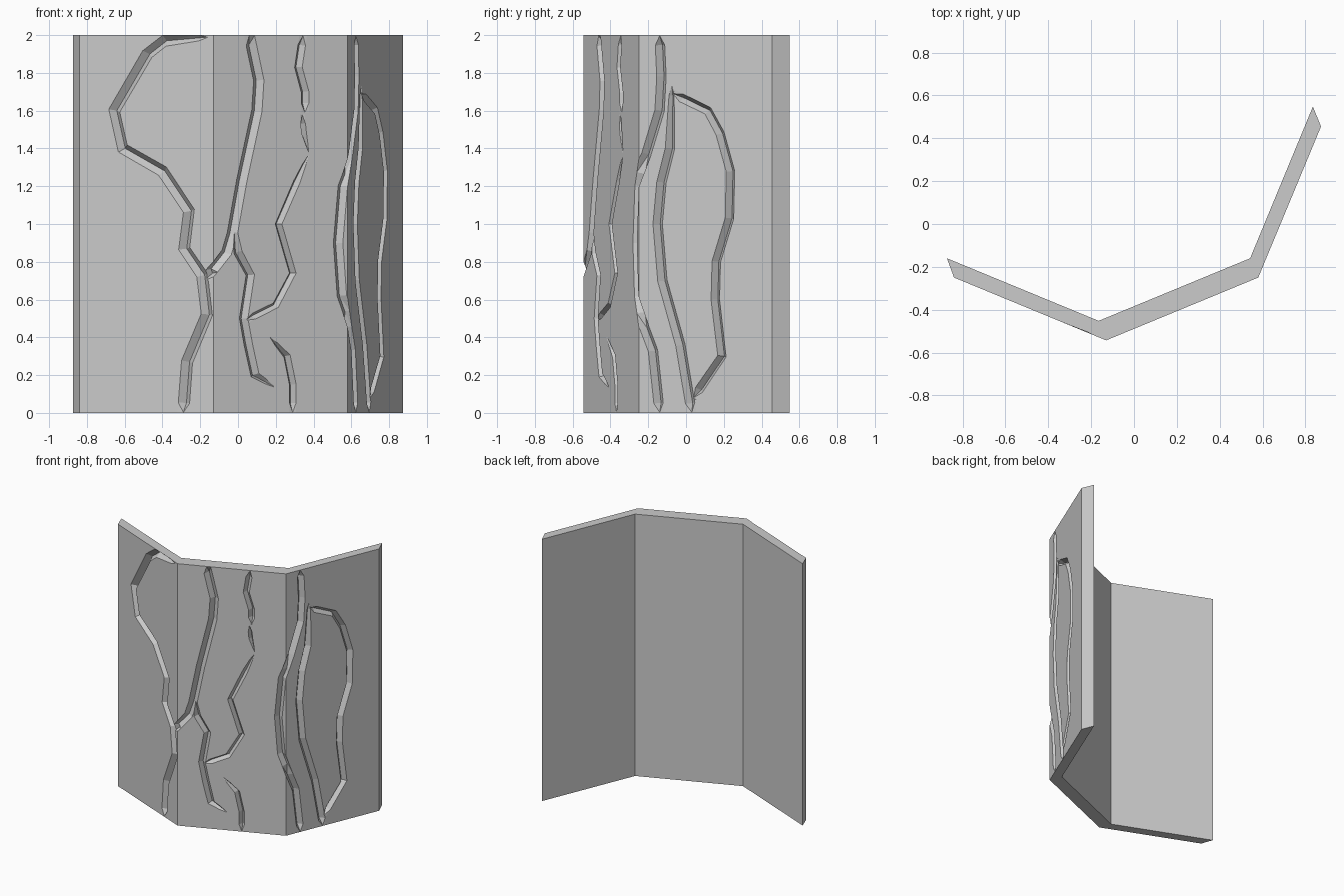
import bpy, bmesh
from mathutils import Vector

if "Cube" in bpy.data.objects:
    bpy.data.objects.remove(bpy.data.objects["Cube"])

H, DEPTH, OUT = 2.0, 0.035, 0.06
FRONT = [(-0.84, -0.25), (-0.13, -0.543), (0.58, -0.25), (0.873, 0.455)]
BACK = [(-0.873, -0.16), (-0.165, -0.452), (0.542, -0.16), (0.835, 0.548)]
BREAKS = [-0.84, -0.13, 0.58, 1.285]   # unrolled position of the front corners


def make_object(name, bm):
    bmesh.ops.recalc_face_normals(bm, faces=bm.faces)
    me = bpy.data.meshes.new(name)
    bm.to_mesh(me)
    bm.free()
    ob = bpy.data.objects.new(name, me)
    bpy.context.collection.objects.link(ob)
    return ob


def on_wall(u, z, off):
    """Unrolled position u -> point on the front surface, pushed out by off."""
    i = 0 if u < BREAKS[1] else 1 if u < BREAKS[2] else 2
    a, b = Vector(FRONT[i]), Vector(FRONT[i + 1])
    p = a.lerp(b, (u - BREAKS[i]) / (BREAKS[i + 1] - BREAKS[i]))
    d = (b - a).normalized()
    n = Vector((d.y, -d.x))
    for k in (1, 2):                    # blended normal close to a corner
        if abs(u - BREAKS[k]) < 0.004:
            n = (Vector(FRONT[k]) - Vector(BACK[k])).normalized()
    p = p + n * off
    return (p.x, p.y, z)


# Folded three-panel wall
bm = bmesh.new()
ring = [bm.verts.new((x, y, 0)) for x, y in FRONT + BACK[::-1]]
bottom = [bm.faces.new((ring[i], ring[i + 1], ring[6 - i], ring[7 - i])) for i in range(3)]
ext = bmesh.ops.extrude_face_region(bm, geom=bottom, use_keep_orig=True)
bmesh.ops.translate(bm, vec=(0, 0, H),
                    verts=[g for g in ext["geom"] if isinstance(g, bmesh.types.BMVert)])
bmesh.ops.dissolve_limit(bm, angle_limit=0.01, verts=bm.verts, edges=bm.edges)
wall = make_object("cracked_wall", bm)


def carve(points, width, taper_start=False, taper_end=False):
    """Cut a V-shaped crack along unrolled (u, z) points."""
    pts = [Vector(p) for p in points]
    path = []
    for a, b in zip(pts, pts[1:]):      # extra points where a fold is crossed
        path.append(a)
        for k in (1, 2):
            if (a.x - BREAKS[k]) * (b.x - BREAKS[k]) < 0:
                path.append(a.lerp(b, (BREAKS[k] - a.x) / (b.x - a.x)))
    path.append(pts[-1])
    # sloped closing facets at blunt ends
    first, last = (path[1] - path[0]).normalized(), (path[-2] - path[-1]).normalized()
    path = [path[0], path[0] + first * 0.05] + path[1:-1] + [path[-1] + last * 0.05, path[-1]]
    bm = bmesh.new()
    rings = []
    n = len(path)
    for i, p in enumerate(path):
        d = (path[min(i + 1, n - 1)] - path[max(i - 1, 0)]).normalized()
        side = Vector((-d.y, d.x))
        if i in (0, n - 1) and (p.y > 1.98 or p.y < 0.02):
            side = Vector((1 if side.x > 0 else -1, 0))
        w, dep = width / 2, DEPTH
        if i in (0, n - 1):
            dep = 0.002
        if (i == 0 and taper_start) or (i == n - 1 and taper_end):
            w = 0.003
        elif (i == 1 and taper_start) or (i == n - 2 and taper_end):
            w, dep = w * 0.55, dep * 0.5
        l, r = p - side * w, p + side * w
        rings.append([bm.verts.new(c) for c in (
            on_wall(l.x, l.y, OUT), on_wall(l.x, l.y, 0.0), on_wall(p.x, p.y, -dep),
            on_wall(r.x, r.y, 0.0), on_wall(r.x, r.y, OUT))])
    for a, b in zip(rings, rings[1:]):
        for k in range(5):
            m = (k + 1) % 5
            bm.faces.new((a[k], a[m], b[m], b[k]))
    bm.faces.new(rings[0])
    bm.faces.new(rings[-1][::-1])
    bmesh.ops.triangulate(bm, faces=bm.faces)
    cutter = make_object("crack_cutter", bm)
    mod = wall.modifiers.new("crack", "BOOLEAN")
    mod.operation, mod.solver, mod.object = "DIFFERENCE", "EXACT", cutter
    bpy.context.view_layer.objects.active = wall
    bpy.ops.object.modifier_apply(modifier=mod.name)
    bpy.data.objects.remove(cutter)


# Left panel: long curved crack
carve([(-0.16, 1.99), (-0.39, 1.97), (-0.48, 1.9), (-0.655, 1.6), (-0.61, 1.4), (-0.40, 1.28),
       (-0.26, 1.07), (-0.285, 0.87), (-0.19, 0.73), (-0.165, 0.52), (-0.27, 0.27),
       (-0.29, 0.003)], 0.06, taper_start=True)
# Middle panel: main crack joining the left one, and its side branch
carve([(0.06, 1.997), (0.11, 1.76), (0.10, 1.6), (0.02, 1.23), (-0.03, 0.95), (-0.06, 0.85),
       (-0.18, 0.70)], 0.055)
carve([(-0.02, 1.0), (0.0, 0.85), (0.065, 0.73), (0.03, 0.5), (0.055, 0.36), (0.09, 0.2),
       (0.19, 0.14)], 0.045, taper_start=True, taper_end=True)
# Middle panel: right-hand broken crack
carve([(0.345, 1.997), (0.32, 1.83), (0.355, 1.7), (0.355, 1.59)], 0.04)
carve([(0.34, 1.58), (0.35, 1.48), (0.375, 1.38)], 0.025, taper_end=True)
carve([(0.37, 1.36), (0.31, 1.22), (0.215, 1.0), (0.29, 0.74), (0.2, 0.57), (0.04, 0.49)],
      0.035, taper_start=True)
carve([(0.17, 0.40), (0.26, 0.3), (0.29, 0.15), (0.29, 0.003)], 0.035, taper_start=True)
# Fold crack weaving between middle and right panels
carve([(0.69, 1.997), (0.70, 1.78), (0.69, 1.6), (0.62, 1.37), (0.555, 1.2), (0.53, 0.9),
       (0.55, 0.62), (0.61, 0.45), (0.655, 0.33), (0.69, 0.003)], 0.05)
# Right panel: two cracks enclosing an oval
carve([(0.755, 1.73), (0.745, 1.4), (0.70, 1.22), (0.68, 1.0), (0.705, 0.7), (0.80, 0.36),
       (0.86, 0.003)], 0.05, taper_start=True)
carve([(0.76, 1.69), (0.945, 1.6), (1.01, 1.48), (1.065, 1.28), (1.06, 1.03), (0.99, 0.8),
       (0.985, 0.6), (1.02, 0.3), (0.87, 0.08)], 0.045)
